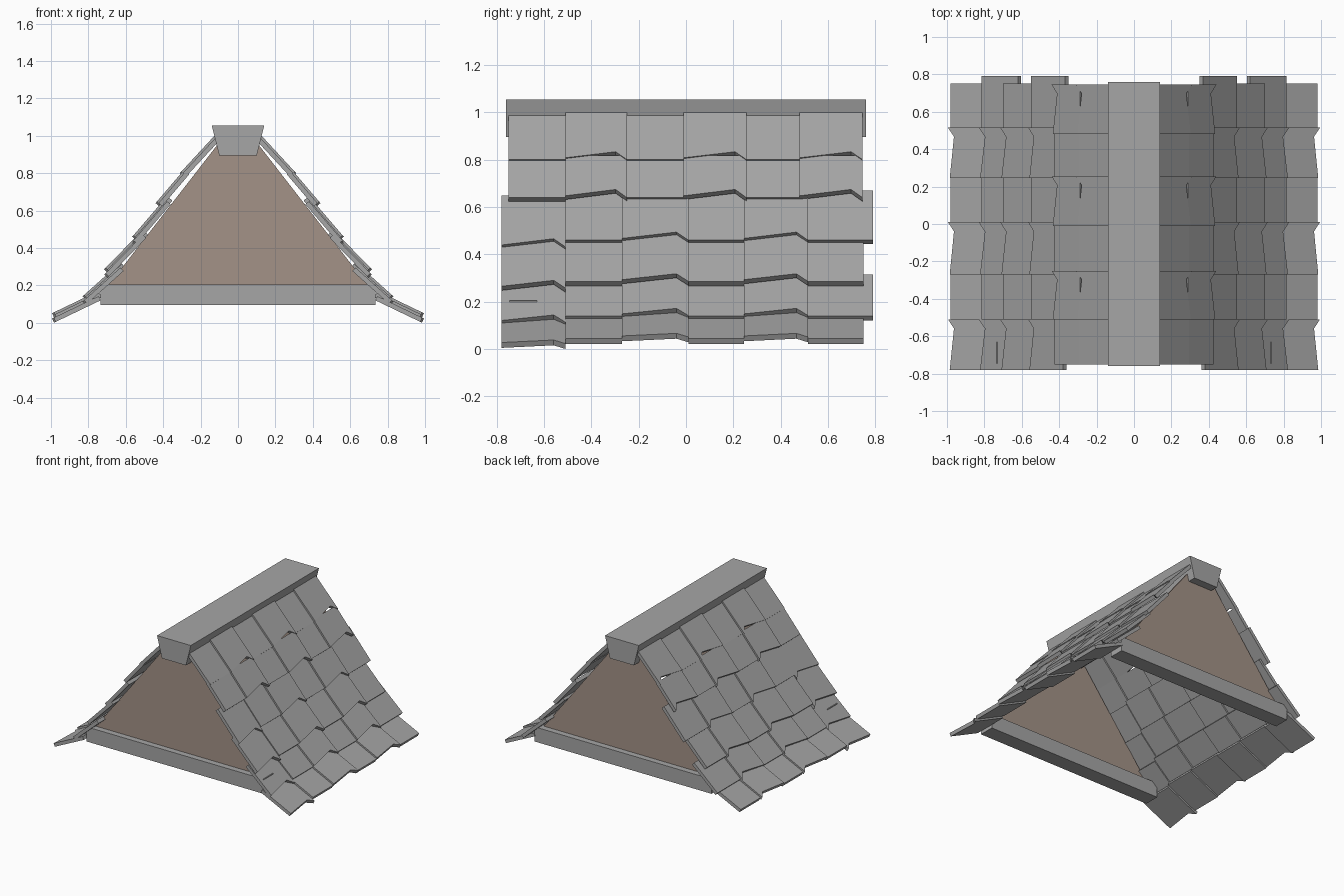
import bpy
import bmesh
from mathutils import Vector

cube = bpy.data.objects.get("Cube")
if cube:
    bpy.data.objects.remove(cube, do_unlink=True)


def make_material(name, color):
    mat = bpy.data.materials.new(name)
    mat.use_nodes = True
    mat.diffuse_color = color
    mat.node_tree.nodes["Principled BSDF"].inputs["Base Color"].default_value = color
    return mat


GREY = make_material("weathered grey", (0.38, 0.38, 0.38, 1))
BROWN = make_material("brown boards", (0.37, 0.29, 0.245, 1))


def add_prism(bm, outline, offset):
    """Extrude a flat outline by an offset vector into a closed solid."""
    near = [bm.verts.new(p) for p in outline]
    far = [bm.verts.new(Vector(p) + offset) for p in outline]
    bm.faces.new(near)
    bm.faces.new(far[::-1])
    count = len(near)
    for i in range(count):
        j = (i + 1) % count
        bm.faces.new((near[j], near[i], far[i], far[j]))


def finish(bm, name, mat):
    bmesh.ops.recalc_face_normals(bm, faces=bm.faces)
    mesh = bpy.data.meshes.new(name)
    bm.to_mesh(mesh)
    bm.free()
    mesh.materials.append(mat)
    obj = bpy.data.objects.new(name, mesh)
    bpy.context.collection.objects.link(obj)
    return obj


def profile_part(name, half_profile, y0, y1, mat):
    """Symmetric x/z profile extruded from y0 to y1."""
    outline = half_profile + [(-x, z) for x, z in reversed(half_profile)]
    bm = bmesh.new()
    add_prism(bm, [(x, y0, z) for x, z in outline], Vector((0, y1 - y0, 0)))
    return finish(bm, name, mat)


# Ridge cap, gable walls and the beams below them
profile_part("ridge_cap", [(0.10, 0.895), (0.14, 1.055)], -0.76, 0.76, GREY)
for side, s in (("front", -1), ("back", 1)):
    profile_part(side + "_gable", [(0.69, 0.15), (0.69, 0.205), (0.10, 0.965)],
                 s * 0.70, s * 0.68, BROWN)
    profile_part(side + "_beam", [(0.735, 0.095), (0.735, 0.205)],
                 s * 0.745, s * 0.63, GREY)

# Shingle rows: top-surface start and end of each row in x, z
ROWS = [
    ((0.11, 1.00), (0.295, 0.80)),
    ((0.28, 0.81), (0.425, 0.64)),
    ((0.37, 0.67), (0.55, 0.46)),
    ((0.50, 0.49), (0.70, 0.285)),
    ((0.62, 0.315), (0.815, 0.14)),
    ((0.74, 0.16), (0.98, 0.045)),
]
UPPER_SPLITS = [-0.75, -0.51, -0.25, -0.01, 0.255, 0.48, 0.745]
LOWER_SPLITS = [-0.78, -0.51, -0.27, 0.01, 0.245, 0.515, 0.75]
THICK = 0.025


def shingle(bm, start, end, y0, y1, raised, drop):
    """One board; raised boards sit proud and have a notched lower edge."""
    a = Vector((start[0], 0, start[1] - drop))
    b = Vector((end[0], 0, end[1] - drop))
    along = (b - a).normalized()
    normal = Vector((-along.z, 0, along.x))
    lift = normal * (0.012 if raised else 0)
    a, b = a + lift, b + lift
    notch = 0.035 if along.z < -0.6 else 0.025
    edge = [(y0, 0)]
    if raised:
        edge += [(y0 + 0.82 * (y1 - y0), -notch), (y1, 0.01)]
    else:
        edge += [(y1, 0)]
    outline = [a + Vector((0, y1, 0)), a + Vector((0, y0, 0))]
    outline += [b + along * d + Vector((0, y, 0)) for y, d in edge]
    add_prism(bm, outline, -normal * THICK)


for row, (start, end) in enumerate(ROWS):
    bm = bmesh.new()
    upper = row < 2
    splits = list(UPPER_SPLITS if upper else LOWER_SPLITS)
    if row in (2, 4):
        splits[-1] = 0.79
    for col in range(6):
        raised = col % 2 == (1 if upper else 0)
        drop = 0.028 if col == 0 and not upper else 0
        shingle(bm, start, end, splits[col], splits[col + 1], raised, drop)
    obj = finish(bm, "shingle_row_%d" % (row + 1), GREY)
    obj.modifiers.new("both_slopes", "MIRROR").use_mirror_merge = False
